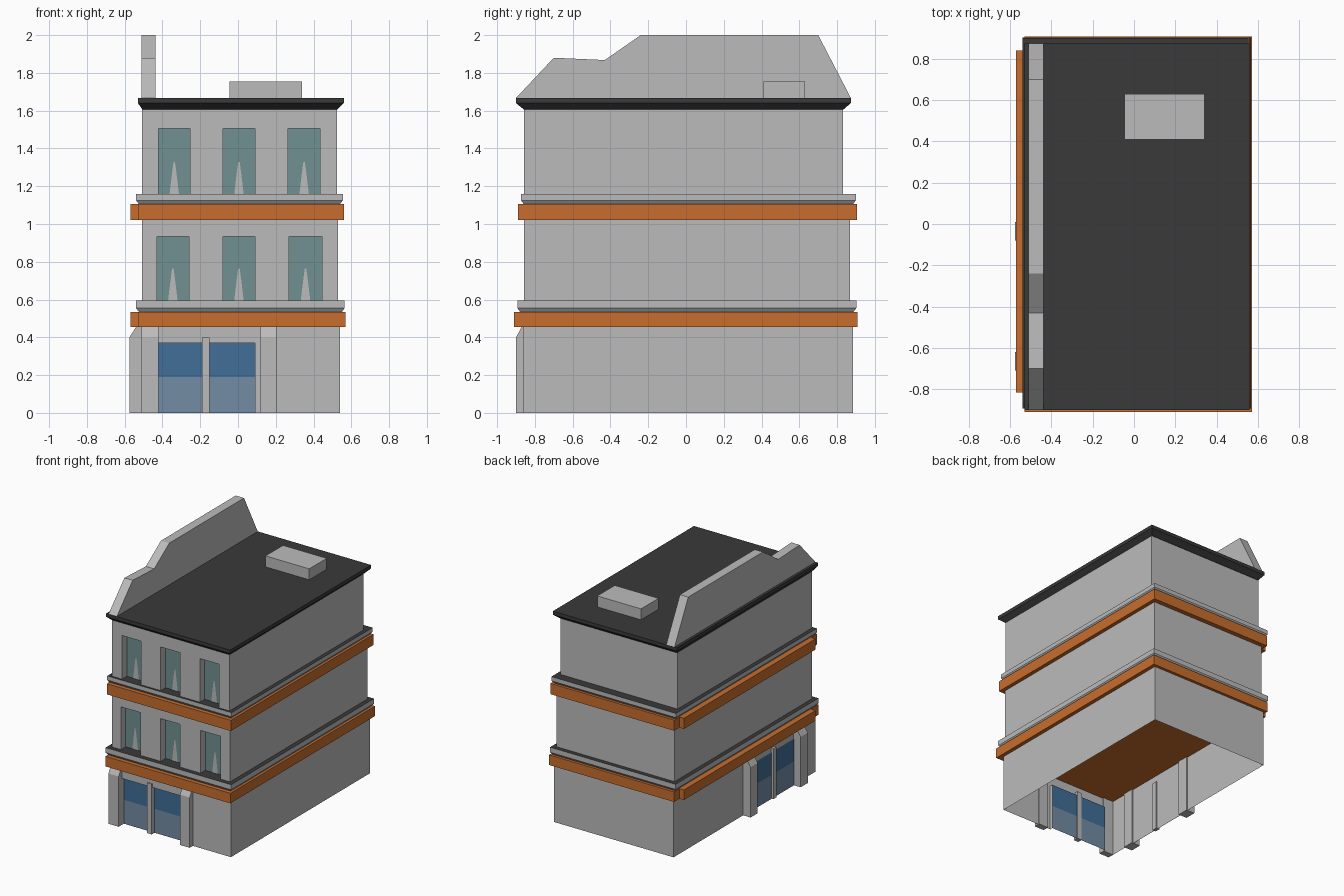
import bpy, bmesh

if "Cube" in bpy.data.objects:
    bpy.data.objects.remove(bpy.data.objects["Cube"])

def material(name, rgb):
    m = bpy.data.materials.new(name)
    m.diffuse_color = (*rgb, 1)
    m.use_nodes = True
    m.node_tree.nodes["Principled BSDF"].inputs["Base Color"].default_value = m.diffuse_color
    return m

GREY = material("grey_plaster", (0.50, 0.50, 0.50))
DARK = material("dark_roofing", (0.042, 0.042, 0.042))
ORANGE = material("orange_trim", (0.58, 0.155, 0.026))
TEAL = material("teal_glass", (0.165, 0.28, 0.29))
BLUE = material("blue_glass", (0.053, 0.157, 0.31))
PALE = material("pale_blue_glass", (0.17, 0.265, 0.37))

def finish(name, bm, mats, recalc=True):
    bmesh.ops.remove_doubles(bm, verts=bm.verts, dist=1e-5)
    if recalc:
        bmesh.ops.recalc_face_normals(bm, faces=bm.faces)
    me = bpy.data.meshes.new(name)
    bm.to_mesh(me)
    bm.free()
    for m in mats:
        me.materials.append(m)
    ob = bpy.data.objects.new(name, me)
    bpy.context.collection.objects.link(ob)
    return ob

def face(bm, pts, mi=0):
    f = bm.faces.new([bm.verts.new(p) for p in pts])
    f.material_index = mi

def loft(name, rings, mat, top=None):
    """Stack of rectangles (x0, x1, y0, y1, z), capped at both ends."""
    bm = bmesh.new()
    loops = [[bm.verts.new((x, y, z)) for x, y in ((a, c), (b, c), (b, d), (a, d))]
             for a, b, c, d, z in rings]
    for lo, hi in zip(loops, loops[1:]):
        for i in range(4):
            j = (i + 1) % 4
            bm.faces.new((lo[i], lo[j], hi[j], hi[i]))
    bm.faces.new(loops[0][::-1])
    bm.faces.new(loops[-1]).material_index = 1 if top else 0
    return finish(name, bm, [mat, top] if top else [mat])

def box(name, x0, x1, y0, y1, z0, z1, mat):
    return loft(name, [(x0, x1, y0, y1, z0), (x0, x1, y0, y1, z1)], mat)

def prism(name, pts, offset, mat):
    """Flat polygon extruded along an offset."""
    bm = bmesh.new()
    face(bm, pts)
    r = bmesh.ops.extrude_face_region(bm, geom=bm.faces[:])
    bmesh.ops.translate(bm, vec=offset,
                        verts=[v for v in r["geom"] if isinstance(v, bmesh.types.BMVert)])
    return finish(name, bm, [mat])

def storey(name, x0, x1, y0, y1, z0, z1, spans, w0, w1, depth):
    """Open tube of walls whose front has recessed openings from w0 to w1."""
    bm = bmesh.new()
    face(bm, [(x1, y0, z0), (x1, y1, z0), (x1, y1, z1), (x1, y0, z1)])
    face(bm, [(x1, y1, z0), (x0, y1, z0), (x0, y1, z1), (x1, y1, z1)])
    face(bm, [(x0, y1, z0), (x0, y0, z0), (x0, y0, z1), (x0, y1, z1)])
    xs = [x0] + [x for s in spans for x in s] + [x1]
    zs = sorted({z0, w0, w1, z1})
    for a, b in zip(xs, xs[1:]):
        for c, d in zip(zs, zs[1:]):
            if (a, b) in spans and w0 <= c < w1:
                continue
            face(bm, [(a, y0, c), (b, y0, c), (b, y0, d), (a, y0, d)])
    yb = y0 + depth
    for a, b in spans:  # jambs, head and dark sill
        face(bm, [(a, y0, w0), (a, yb, w0), (a, yb, w1), (a, y0, w1)])
        face(bm, [(b, yb, w0), (b, y0, w0), (b, y0, w1), (b, yb, w1)])
        face(bm, [(a, y0, w1), (a, yb, w1), (b, yb, w1), (b, y0, w1)])
        if w0 > 0:
            face(bm, [(a, y0, w0), (b, y0, w0), (b, yb, w0), (a, yb, w0)], 1)
    return finish(name, bm, [GREY, DARK], recalc=False)

# Ground floor shell, open underneath, with two shopfront openings
doors = [(-0.42, -0.19), (-0.15, 0.09)]
storey("ground_floor_walls", -0.51, 0.54, -0.86, 0.885, 0, 0.46, doors, 0, 0.37, 0.025)

# Two-tone glass: front shopfront and left shopfront
for i, (a, b) in enumerate(doors):
    bm = bmesh.new()
    for c, d, mi in ((0, 0.19, 1), (0.19, 0.37, 0)):
        face(bm, [(a, -0.835, c), (b, -0.835, c), (b, -0.835, d), (a, -0.835, d)], mi)
    finish(f"front_shop_glass_{i}", bm, [BLUE, PALE], recalc=False)
for i, (a, b) in enumerate([(-0.62, -0.38), (-0.34, -0.08)]):
    bm = bmesh.new()
    for c, d, mi in ((0, 0.19, 1), (0.19, 0.37, 0)):
        face(bm, [(-0.516, b, c), (-0.516, a, c), (-0.516, a, d), (-0.516, b, d)], mi)
    finish(f"left_shop_glass_{i}", bm, [BLUE, PALE], recalc=False)

# Pillars with sloping tops, and slim posts between the panes
for i, (a, b) in enumerate([(-0.51, -0.42), (0.12, 0.205)]):
    prism(f"front_pillar_{i}", [(a, -0.9, 0), (a, -0.85, 0), (a, -0.85, 0.455),
                                (a, -0.87, 0.455), (a, -0.9, 0.40)], (b - a, 0, 0), GREY)
for i, a in enumerate([-0.71, -0.08]):
    prism(f"left_pillar_{i}", [(-0.575, a, 0), (-0.5, a, 0), (-0.5, a, 0.455),
                               (-0.54, a, 0.455), (-0.575, a, 0.40)], (0, 0.09, 0), GREY)
box("front_post", -0.19, -0.15, -0.87, -0.83, 0, 0.40, GREY)
box("left_post", -0.53, -0.50, -0.38, -0.34, 0, 0.40, GREY)

# Orange bands with the extra left strip, and grey ledges with dark tops
for tag, z0, z1, z2, xr, yf, yb in (("lower", 0.455, 0.535, 0.595, 0.57, -0.91, 0.908),
                                    ("upper", 1.02, 1.105, 1.158, 0.56, -0.89, 0.905)):
    box(tag + "_orange_band", -0.53, xr, yf, yb, z0, z1, ORANGE)
    box(tag + "_orange_left_strip", -0.57, -0.53, -0.815, 0.84, z0, z1, ORANGE)
    x, f, b = xr - 0.005, yf + 0.017, yb - 0.006
    loft(tag + "_ledge", [(-0.525, x - 0.015, f + 0.015, b - 0.015, z1),
                          (-0.54, x, f, b, z1 + 0.02),
                          (-0.54, x, f, b, z2)], GREY, DARK)

# Upper storeys with recessed windows and a pale spike motif on each pane
for tag, z0, z1, w1, xr, yb, spans in (
        ("first", 0.595, 1.03, 0.935, 0.53, 0.868,
         [(-0.43, -0.26), (-0.08, 0.09), (0.27, 0.445)]),
        ("second", 1.158, 1.62, 1.505, 0.525, 0.83,
         [(-0.42, -0.255), (-0.08, 0.09), (0.265, 0.435)])):
    storey(tag + "_floor_walls", -0.507, xr, -0.857, yb, z0, z1, spans, z0, w1, 0.06)
    for i, (a, b) in enumerate(spans):
        bm = bmesh.new()
        y = -0.797
        face(bm, [(a, y, z0), (b, y, z0), (b, y, w1), (a, y, w1)])
        c, y = (a + b) / 2, y - 0.003
        half = [(0.025, 0), (0.018, 0.06), (0.012, 0.11), (0.004, 0.17)]
        outline = half + [(-u, v) for u, v in reversed(half)]
        face(bm, [(c + u, y, z0 + v) for u, v in outline], 1)
        finish(f"{tag}_floor_window_{i}", bm, [TEAL, GREY], recalc=False)

# Roof slab with flared cornice
loft("roof", [(-0.505, 0.525, -0.857, 0.832, 1.605),
              (-0.53, 0.56, -0.9, 0.873, 1.64),
              (-0.53, 0.56, -0.9, 0.873, 1.668)], DARK)

# Stepped parapet along the left edge and the roof box
prism("parapet", [(-0.51, y, z) for y, z in ((-0.9, 1.667), (-0.7, 1.88), (-0.43, 1.868),
                                             (-0.24, 2.0), (0.70, 2.0), (0.873, 1.667))],
      (0.073, 0, 0), GREY)
box("roof_box", -0.045, 0.34, 0.41, 0.63, 1.66, 1.755, GREY)
